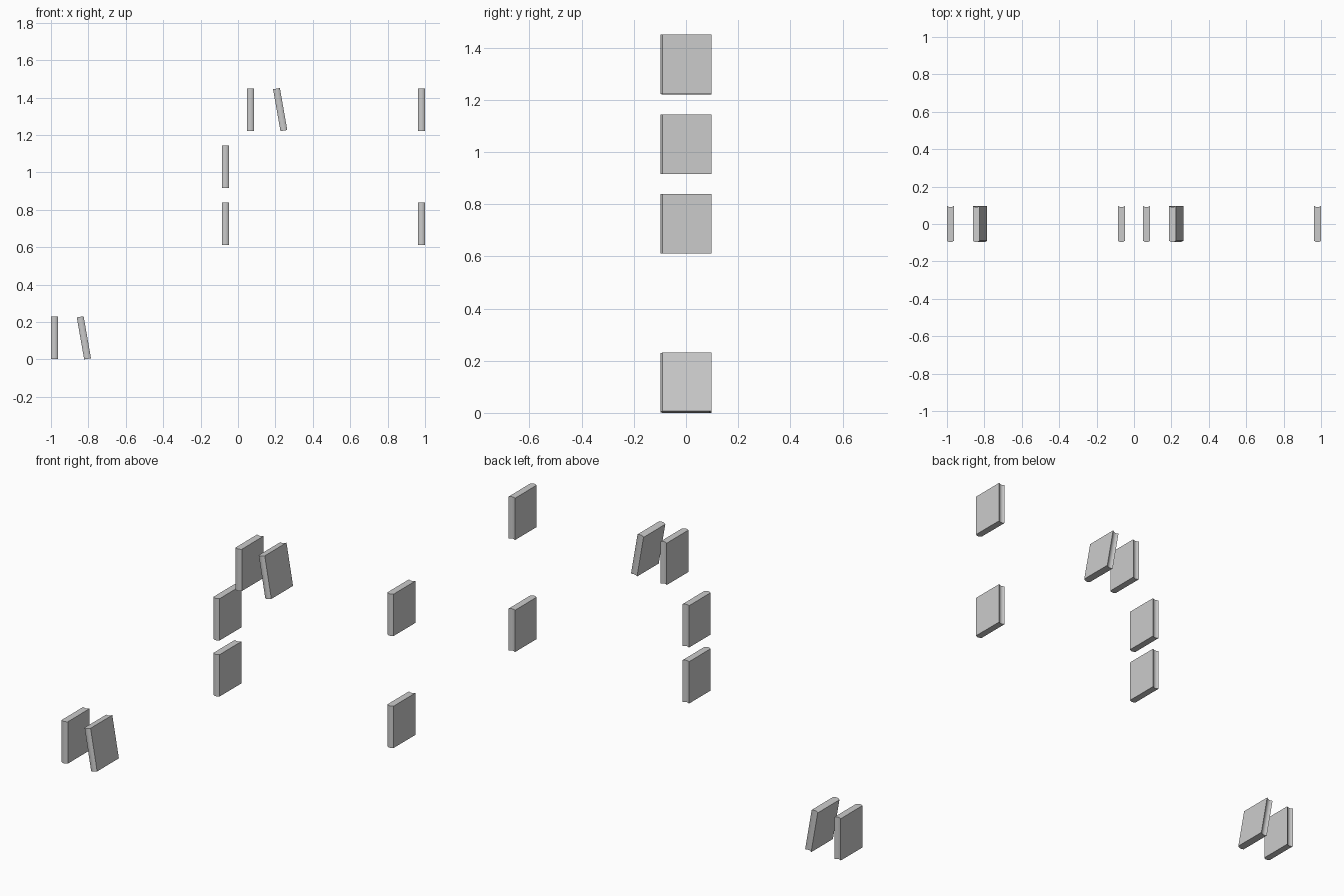
import bpy, bmesh, math

if "Cube" in bpy.data.objects:
    bpy.data.objects.remove(bpy.data.objects["Cube"])

W, D, H = 0.037, 0.195, 0.228   # thickness, depth, height
BULGE = 0.008                   # spine roundness and page-edge hollow
SEG = 6


def book_mesh():
    bm = bmesh.new()
    ts = [-1 + 2 * i / SEG for i in range(SEG + 1)]
    # Rounded spine at the front, hollow page edge at the back
    spine = [(t * W / 2, -D / 2 + BULGE * t * t) for t in ts]
    pages = [(t * W / 2, D / 2 - BULGE * (1 - t * t)) for t in reversed(ts)]
    rings = []
    for z in (-H / 2, H / 2):
        a = [bm.verts.new((x, y, z)) for x, y in spine]
        b = [bm.verts.new((x, y, z)) for x, y in pages]
        rings.append((a, b))
    low, high = rings[0][0] + rings[0][1], rings[1][0] + rings[1][1]
    n = len(low)
    for i in range(n):
        j = (i + 1) % n
        bm.faces.new((low[i], low[j], high[j], high[i]))
    # Caps as strips running from spine to page edge
    for a, b in rings:
        b = b[::-1]
        for i in range(SEG):
            bm.faces.new((a[i], a[i + 1], b[i + 1], b[i]))
    bmesh.ops.recalc_face_normals(bm, faces=bm.faces)
    mesh = bpy.data.meshes.new("book")
    bm.to_mesh(mesh)
    bm.free()
    return mesh


def add_book(name, x, z, lean=0):
    ob = bpy.data.objects.new(name, book_mesh())
    bpy.context.collection.objects.link(ob)
    ob.location = (x, 0, z)
    ob.rotation_euler.y = math.radians(-lean)
    bpy.ops.object.select_all(action='DESELECT')
    ob.select_set(True)
    bpy.context.view_layer.objects.active = ob
    bpy.ops.object.shade_smooth_by_angle(angle=math.radians(30))


# Shelf heights of the book centres
Z0, STEP = 0.1155, 0.305
for name, x, row, lean in [
    ("bottom_left_book", -0.9815, 0, 0),
    ("bottom_leaning_book", -0.824, 0, 10),
    ("lower_middle_book", -0.067, 2, 0),
    ("lower_right_book", 0.9815, 2, 0),
    ("upper_middle_book", -0.067, 3, 0),
    ("top_middle_book", 0.067, 4, 0),
    ("top_leaning_book", 0.2255, 4, 10),
    ("top_right_book", 0.9815, 4, 0),
]:
    add_book(name, x, Z0 + STEP * row, lean)
